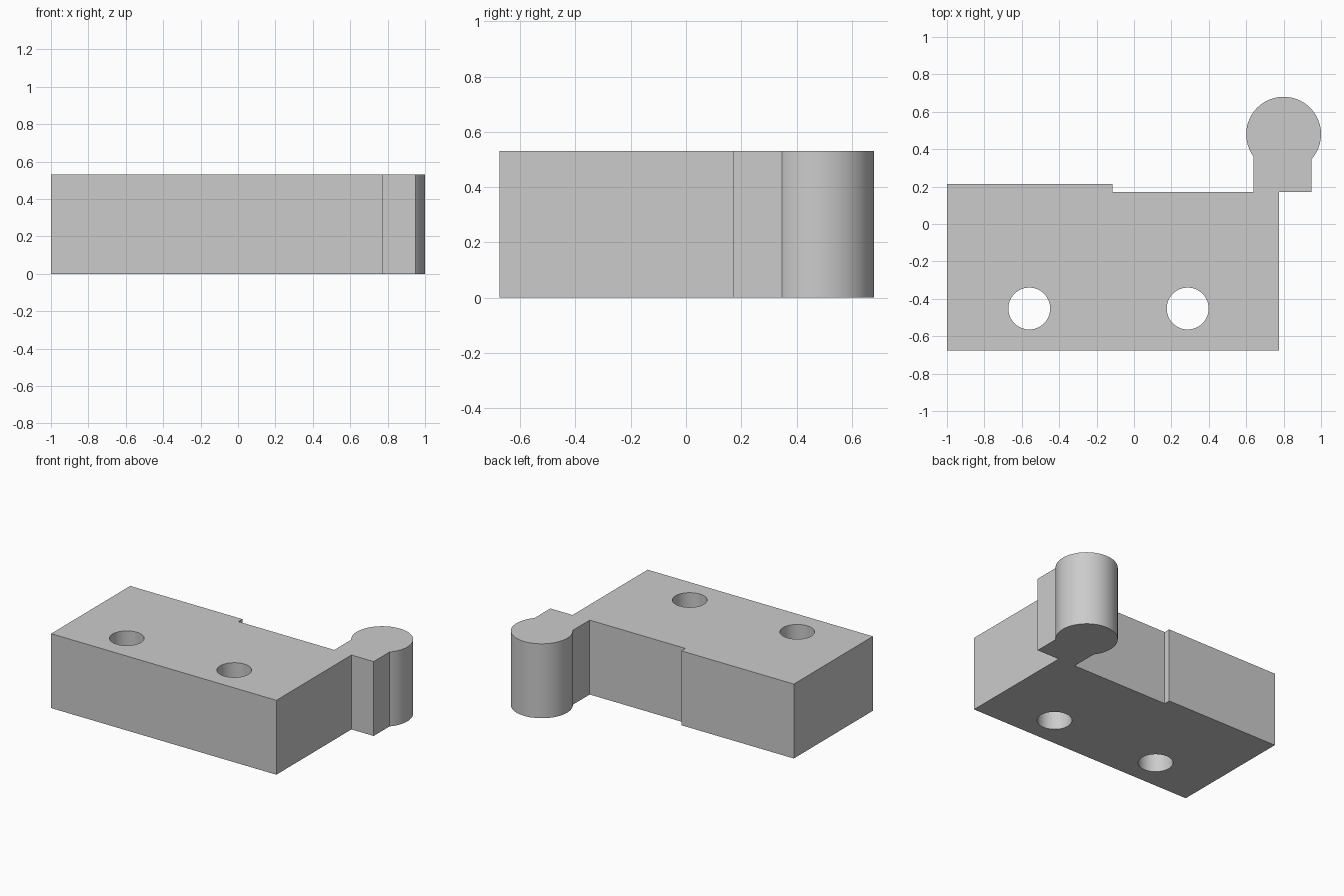
import bpy, bmesh, math

HEIGHT = 0.53
KNOB_X, KNOB_Y, KNOB_R = 0.80, 0.48, 0.20
NECK_LEFT, NECK_RIGHT = 0.64, 0.95
BACK = 0.17

if "Cube" in bpy.data.objects:
    bpy.data.objects.remove(bpy.data.objects["Cube"], do_unlink=True)

grey = bpy.data.materials.new("plain grey")
grey.use_nodes = True
grey.diffuse_color = (0.6, 0.6, 0.6, 1)
grey.node_tree.nodes["Principled BSDF"].inputs["Base Color"].default_value = grey.diffuse_color


def extrude_profile(name, points, bottom, top):
    """Upright solid made from a closed outline."""
    bm = bmesh.new()
    base = bm.faces.new([bm.verts.new((x, y, bottom)) for x, y in points])
    result = bmesh.ops.extrude_face_region(bm, geom=[base])
    verts = [v for v in result["geom"] if isinstance(v, bmesh.types.BMVert)]
    bmesh.ops.translate(bm, verts=verts, vec=(0, 0, top - bottom))
    bmesh.ops.recalc_face_normals(bm, faces=bm.faces)
    mesh = bpy.data.meshes.new(name)
    bm.to_mesh(mesh)
    bm.free()
    mesh.materials.append(grey)
    obj = bpy.data.objects.new(name, mesh)
    bpy.context.collection.objects.link(obj)
    return obj


def arc(cx, cy, radius, start, end, steps):
    angles = [start + (end - start) * i / steps for i in range(steps + 1)]
    return [(cx + radius * math.cos(a), cy + radius * math.sin(a)) for a in angles]


# Round knob, from the right side of the neck over to the left side
start = -math.acos((NECK_RIGHT - KNOB_X) / KNOB_R)
end = math.pi + math.acos((KNOB_X - NECK_LEFT) / KNOB_R)
knob = arc(KNOB_X, KNOB_Y, KNOB_R, start, end, 64)

# Block, neck and knob as one outline, with the step along the back
outline = [(-1, -0.675), (0.775, -0.675), (0.775, BACK), (NECK_RIGHT, BACK)]
outline += knob
outline += [(NECK_LEFT, BACK), (-0.115, BACK), (-0.115, 0.215), (-1, 0.215)]
block = extrude_profile("hinge_block", outline, 0, HEIGHT)
bpy.context.view_layer.objects.active = block

# Two bolt holes straight through
for x in (-0.56, 0.287):
    circle = arc(x, -0.452, 0.112, 0, math.tau, 48)[:-1]
    cutter = extrude_profile("hole_cutter", circle, -0.1, HEIGHT + 0.1)
    cutter.hide_render = True
    cut = block.modifiers.new("bolt_hole", 'BOOLEAN')
    cut.operation = 'DIFFERENCE'
    cut.solver = 'EXACT'
    cut.object = cutter
    bpy.ops.object.modifier_apply(modifier=cut.name)
    bpy.data.objects.remove(cutter, do_unlink=True)

# Smooth round walls, crisp edges
bpy.ops.object.select_all(action='DESELECT')
block.select_set(True)
bpy.ops.object.shade_smooth_by_angle(angle=math.radians(30))
